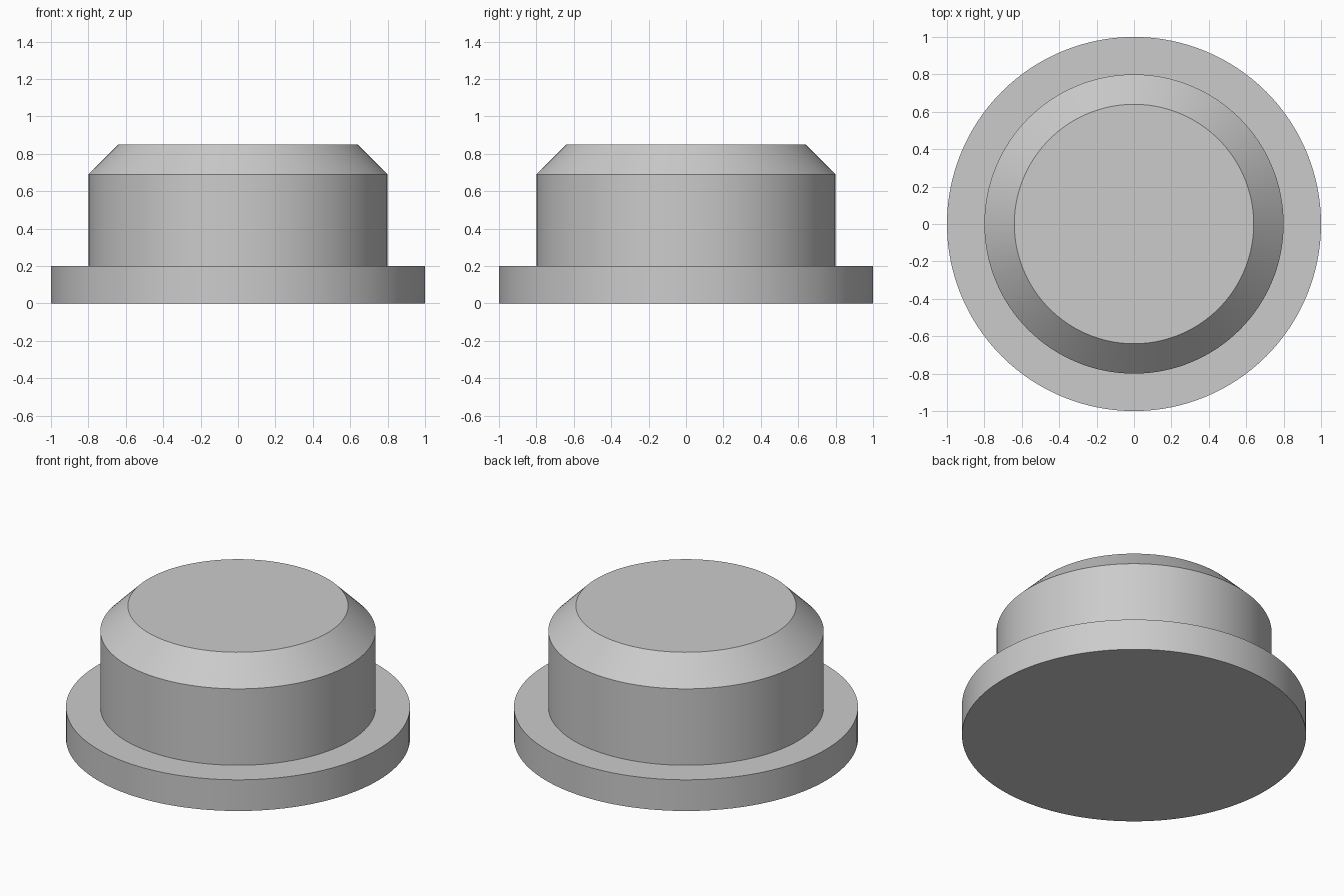
import bpy
import bmesh
import math
from mathutils import Matrix

SEGMENTS = 128

if "Cube" in bpy.data.objects:
    bpy.data.objects.remove(bpy.data.objects["Cube"], do_unlink=True)

grey = bpy.data.materials.new("plain grey")
colour = (0.6, 0.6, 0.6, 1.0)
grey.use_nodes = True
grey.diffuse_color = colour
grey.node_tree.nodes["Principled BSDF"].inputs["Base Color"].default_value = colour


def turned_part(name, profile):
    """Spin a (radius, height) profile about z; both ends lie on the axis."""
    bm = bmesh.new()
    verts = [bm.verts.new((r, 0, z)) for r, z in profile]
    edges = [bm.edges.new(pair) for pair in zip(verts, verts[1:])]
    bmesh.ops.spin(bm, geom=verts + edges, cent=(0, 0, 0), axis=(0, 0, 1),
                   angle=2 * math.pi, steps=SEGMENTS)
    bmesh.ops.remove_doubles(bm, verts=bm.verts, dist=0.0001)
    # Merge the flat caps into single clean faces
    bmesh.ops.dissolve_verts(bm, verts=[v for v in bm.verts if v.co.xy.length < 0.001])
    bmesh.ops.recalc_face_normals(bm, faces=bm.faces)
    mesh = bpy.data.meshes.new(name)
    bm.to_mesh(mesh)
    bm.free()
    mesh.materials.append(grey)
    obj = bpy.data.objects.new(name, mesh)
    bpy.context.collection.objects.link(obj)
    bpy.ops.object.select_all(action="DESELECT")
    obj.select_set(True)
    bpy.context.view_layer.objects.active = obj
    bpy.ops.object.shade_smooth_by_angle(angle=math.radians(30))
    return obj


# Flanged plug: wide base flange, straight body, chamfered top
turned_part("flanged_plug", [
    (0, 0), (1, 0), (1, 0.2),
    (0.8, 0.2), (0.8, 0.69), (0.64, 0.85), (0, 0.85),
])
